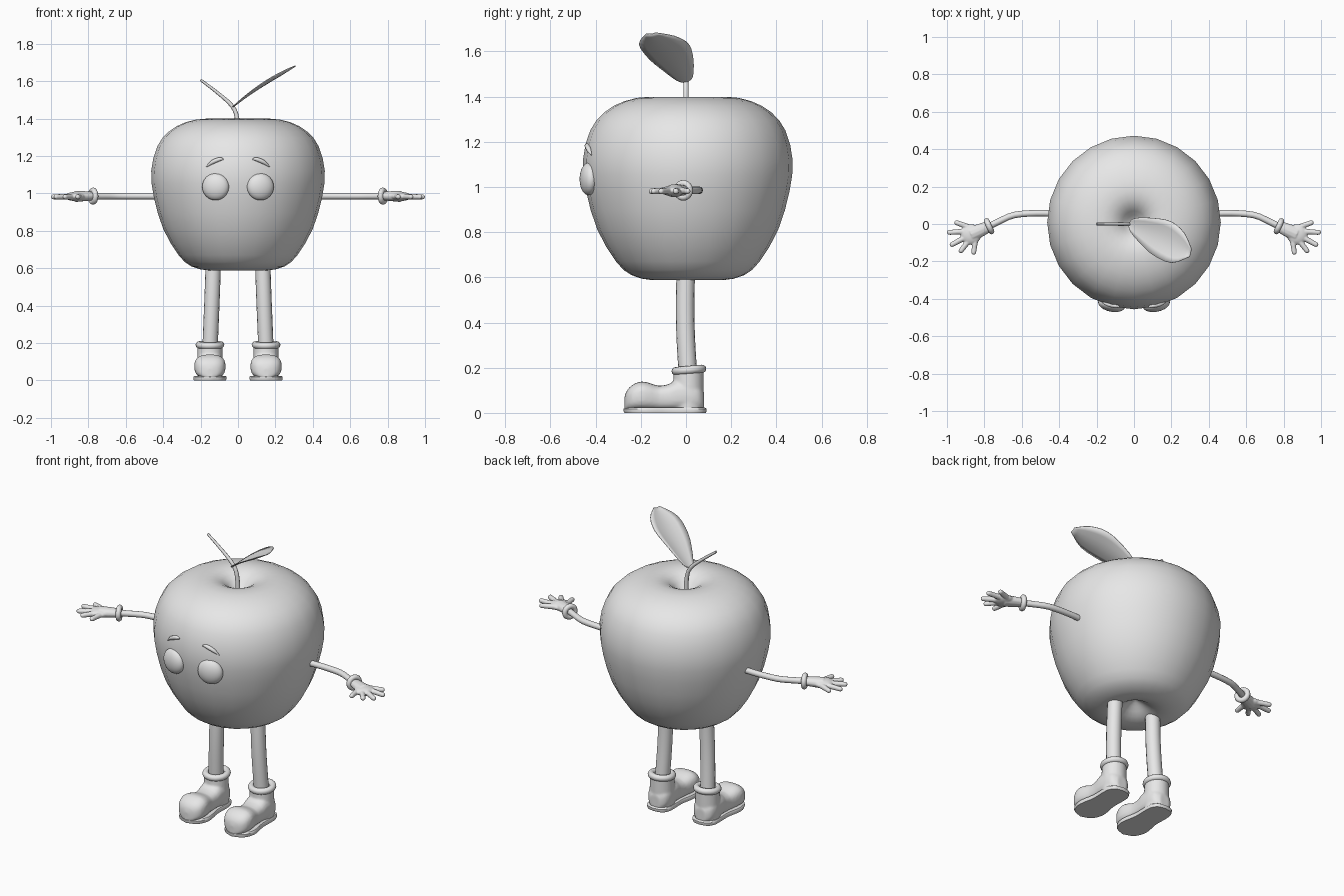
import bpy, bmesh, math
from mathutils import Vector, Matrix

if "Cube" in bpy.data.objects:
    bpy.data.objects.remove(bpy.data.objects["Cube"])

grey = bpy.data.materials.new("plain grey")
grey.diffuse_color = (0.8, 0.8, 0.8, 1)
grey.use_nodes = True
grey.node_tree.nodes["Principled BSDF"].inputs["Base Color"].default_value = grey.diffuse_color


def finish(name, bm, mirror=False, voxel=0, angle=50):
    """Turn a bmesh into a smooth object, optionally blended and mirrored."""
    bmesh.ops.recalc_face_normals(bm, faces=bm.faces)
    mesh = bpy.data.meshes.new(name)
    bm.to_mesh(mesh)
    bm.free()
    mesh.materials.append(grey)
    ob = bpy.data.objects.new(name, mesh)
    bpy.context.collection.objects.link(ob)
    bpy.ops.object.select_all(action='DESELECT')
    ob.select_set(True)
    bpy.context.view_layer.objects.active = ob
    bpy.ops.object.shade_smooth_by_angle(angle=math.radians(angle))
    if voxel:
        rm = ob.modifiers.new("blend", 'REMESH')
        rm.mode = 'VOXEL'
        rm.voxel_size = voxel
        rm.use_smooth_shade = True
        sm = ob.modifiers.new("soften", 'SMOOTH')
        sm.factor = 0.5
        sm.iterations = 4
    if mirror:
        mi = ob.modifiers.new("mirror", 'MIRROR')
        mi.use_mirror_merge = False
    return ob


def spline(pts, steps):
    """Catmull-Rom interpolation of tuples of any length."""
    pts = [Vector(p) for p in pts]
    ext = [2 * pts[0] - pts[1]] + pts + [2 * pts[-1] - pts[-2]]
    out = []
    for i in range(len(pts) - 1):
        a, b, c, d = ext[i:i + 4]
        for k in range(steps):
            t = k / steps
            out.append(0.5 * (2 * b + (c - a) * t + (2 * a - 5 * b + 4 * c - d) * t * t
                              + (3 * b - a - 3 * c + d) * t ** 3))
    return out + [pts[-1]]


def loft(bm, rings):
    """Skin a list of rings and cap both ends."""
    vs = [[bm.verts.new(p) for p in r] for r in rings]
    n = len(vs[0])
    for a, b in zip(vs, vs[1:]):
        for i in range(n):
            bm.faces.new((a[i], a[(i + 1) % n], b[(i + 1) % n], b[i]))
    bm.faces.new(vs[0])
    bm.faces.new(vs[-1])


def tube(bm, pts, sides=12, steps=3, up=(0, 0, 1), flat=1.0, round_end=False):
    """Tube through (x, y, z, radius) points; flat squashes it along up."""
    path = spline([Vector(p) for p in pts], steps)
    if round_end:
        tip, r = path[-1].copy(), path[-1][3]
        d = (path[-1].xyz - path[-2].xyz).normalized()
        for f in (0.4, 0.75, 0.95):
            p = tip.xyz + d * r * f
            path.append(Vector((p.x, p.y, p.z, r * math.sqrt(1 - f * f))))
    rings = []
    for i, p in enumerate(path):
        t = (path[min(i + 1, len(path) - 1)].xyz - path[max(i - 1, 0)].xyz).normalized()
        side = t.cross(Vector(up)).normalized()
        top = side.cross(t)
        rings.append([p.xyz + p[3] * (math.cos(a) * side + flat * math.sin(a) * top)
                      for a in (2 * math.pi * k / sides for k in range(sides))])
    loft(bm, rings)


def ball(bm, centre, size, turn=0.0):
    m = Matrix.Translation(centre) @ Matrix.Rotation(turn, 4, 'Z') @ Matrix.Diagonal((*size, 1))
    bmesh.ops.create_uvsphere(bm, u_segments=24, v_segments=16, radius=1, matrix=m)


def ring(name, centre, axis, major, minor):
    """Doughnut cuff around an axis."""
    bm = bmesh.new()
    m = Matrix.Translation(centre) @ Vector(axis).to_track_quat('Z', 'Y').to_matrix().to_4x4()
    n, k = 24, 12
    vs = [[bm.verts.new(m @ Vector(((major + minor * math.cos(b)) * math.cos(a),
                                    (major + minor * math.cos(b)) * math.sin(a),
                                    minor * math.sin(b))))
           for b in (2 * math.pi * j / k for j in range(k))]
          for a in (2 * math.pi * i / n for i in range(n))]
    for i in range(n):
        for j in range(k):
            p, q, j2 = vs[i], vs[(i + 1) % n], (j + 1) % k
            bm.faces.new((p[j], q[j], q[j2], p[j2]))
    return finish(name, bm, mirror=True)


# Apple body: revolved profile (radius, height) with dimples at both ends
profile = spline([(0.004, 1.30), (0.04, 1.325), (0.09, 1.375), (0.17, 1.399), (0.28, 1.38),
                  (0.37, 1.33), (0.432, 1.25), (0.464, 1.12), (0.45, 0.98), (0.40, 0.81),
                  (0.318, 0.67), (0.25, 0.61), (0.16, 0.588), (0.09, 0.605), (0.04, 0.64),
                  (0.004, 0.66)], 2)
bm = bmesh.new()
loft(bm, [[(r * math.cos(a), 0.008 + r * math.sin(a), z)
           for a in (2 * math.pi * k / 24 for k in range(24))] for r, z in profile])
finish("apple_body", bm)

# Stem
bm = bmesh.new()
tube(bm, [(0, 0, 1.29, 0.014), (-0.005, 0, 1.40, 0.012), (-0.03, 0, 1.465, 0.011),
          (-0.1, 0, 1.53, 0.009), (-0.2, 0, 1.607, 0.007)], sides=8, up=(0, 1, 0))
finish("stem", bm)

# Leaf: rows between its two edges, rising along x with a slight cup
upper = spline([(-0.03, 0.0), (0.0, 0.03), (0.1, 0.032), (0.2, 0.012), (0.27, -0.05), (0.308, -0.135)], 3)
lower = spline([(-0.03, -0.005), (-0.02, -0.04), (0.03, -0.1), (0.1, -0.165), (0.2, -0.208), (0.298, -0.175)], 3)


def leaf_height(x):
    return 1.462 + 0.93 * (x + 0.03) - 0.82 * (x + 0.03) ** 2


bm = bmesh.new()
rows = []
for a, b in zip(upper, lower):
    row = []
    for k in range(7):
        p = a.lerp(b, k / 6)
        cup = 0.1 * (a - b).length * math.sin(math.pi * k / 6)
        row.append(bm.verts.new((p.x, p.y, leaf_height(p.x) - cup)))
    rows.append(row)
for p, q in zip(rows, rows[1:]):
    for k in range(6):
        bm.faces.new((p[k], p[k + 1], q[k + 1], q[k]))
leaf = finish("leaf", bm)
th = leaf.modifiers.new("thickness", 'SOLIDIFY')
th.thickness = 0.004
th.offset = 0

# Eyes and eyebrows
bm = bmesh.new()
ball(bm, (0.12, -0.431, 1.035), (0.073, 0.038, 0.072), math.radians(12))
finish("eye", bm, mirror=True)
bm = bmesh.new()
tube(bm, [(0.078, -0.442, 1.183, 0.004), (0.1, -0.438, 1.182, 0.011),
          (0.138, -0.43, 1.166, 0.011), (0.168, -0.42, 1.143, 0.003)], sides=10, round_end=True)
finish("eyebrow", bm, mirror=True)

# Arms and glove cuffs
bm = bmesh.new()
tube(bm, [(0.40, 0.055, 0.985, 0.017), (0.52, 0.058, 0.985, 0.017), (0.64, 0.048, 0.985, 0.017),
          (0.72, 0.015, 0.985, 0.017), (0.80, -0.025, 0.985, 0.018)])
finish("arm", bm, mirror=True)
ring("glove_cuff", (0.775, -0.012, 0.985), (0.9, -0.42, 0), 0.031, 0.015)

# Gloved hand: wrist, palm, four fingers and a thumb blended together
bm = bmesh.new()
tube(bm, [(0.775, -0.012, 0.985, 0.03), (0.82, -0.033, 0.985, 0.036), (0.87, -0.055, 0.983, 0.04)], flat=0.75)
ball(bm, (0.872, -0.056, 0.983), (0.055, 0.055, 0.024), math.radians(-25))
for base, tip in (((0.87, -0.022), (0.948, 0.007)), ((0.90, -0.04), (0.987, -0.045)),
                  ((0.90, -0.07), (0.973, -0.11)), ((0.88, -0.085), (0.925, -0.143)),
                  ((0.845, -0.065), (0.857, -0.152))):
    tube(bm, [(*base, 0.983, 0.016), (*tip, 0.981, 0.0135)], round_end=True)
finish("gloved_hand", bm, mirror=True, voxel=0.004)

# Legs
bm = bmesh.new()
tube(bm, [(0.131, 0.0, 0.66, 0.041), (0.137, -0.004, 0.48, 0.041), (0.143, -0.001, 0.33, 0.041),
          (0.15, 0.009, 0.16, 0.041)], sides=16, up=(0, 1, 0))
finish("leg", bm, mirror=True)

# Boot: vertical shaft blended with a foot lofted from heel to toe (y, half width, top)
bm = bmesh.new()
tube(bm, [(0.15, 0.010, 0.012, 0.068), (0.15, 0.010, 0.1, 0.068), (0.15, 0.012, 0.195, 0.066)],
     sides=24, up=(0, 1, 0))
foot = spline([(0.08, 0.03, 0.09), (0.06, 0.058, 0.12), (0.02, 0.07, 0.14), (-0.04, 0.07, 0.145),
               (-0.075, 0.067, 0.128), (-0.12, 0.068, 0.12), (-0.16, 0.078, 0.132),
               (-0.2, 0.084, 0.139), (-0.24, 0.074, 0.122), (-0.264, 0.048, 0.095),
               (-0.273, 0.015, 0.065)], 2)


def boxy(v):
    return math.copysign(abs(v) ** 0.75, v)


loft(bm, [[(0.15 + w * boxy(math.cos(a)), y, (top + 0.01) / 2 + (top - 0.01) / 2 * boxy(math.sin(a)))
           for a in (2 * math.pi * k / 24 for k in range(24))] for y, w, top in foot])
finish("boot", bm, mirror=True, voxel=0.007)
ring("boot_cuff", (0.15, 0.013, 0.19), (0, -0.09, 1), 0.059, 0.018)

# Sole: footprint outline with a small flared rim
half = spline([(0.0, 0.088), (0.045, 0.078), (0.068, 0.045), (0.072, 0.0), (0.071, -0.08),
               (0.084, -0.15), (0.084, -0.2), (0.058, -0.25), (0.0, -0.273)], 3)
outline = [(x, y) for x, y in half] + [(-x, y) for x, y in half[-2:0:-1]]
bm = bmesh.new()
loft(bm, [[(0.15 + x * s, -0.09 + (y + 0.09) * s, z) for x, y in outline]
          for z, s in ((0, 1.0), (0.008, 1.02), (0.018, 1.02), (0.024, 0.97))])
finish("boot_sole", bm, mirror=True, angle=40)
